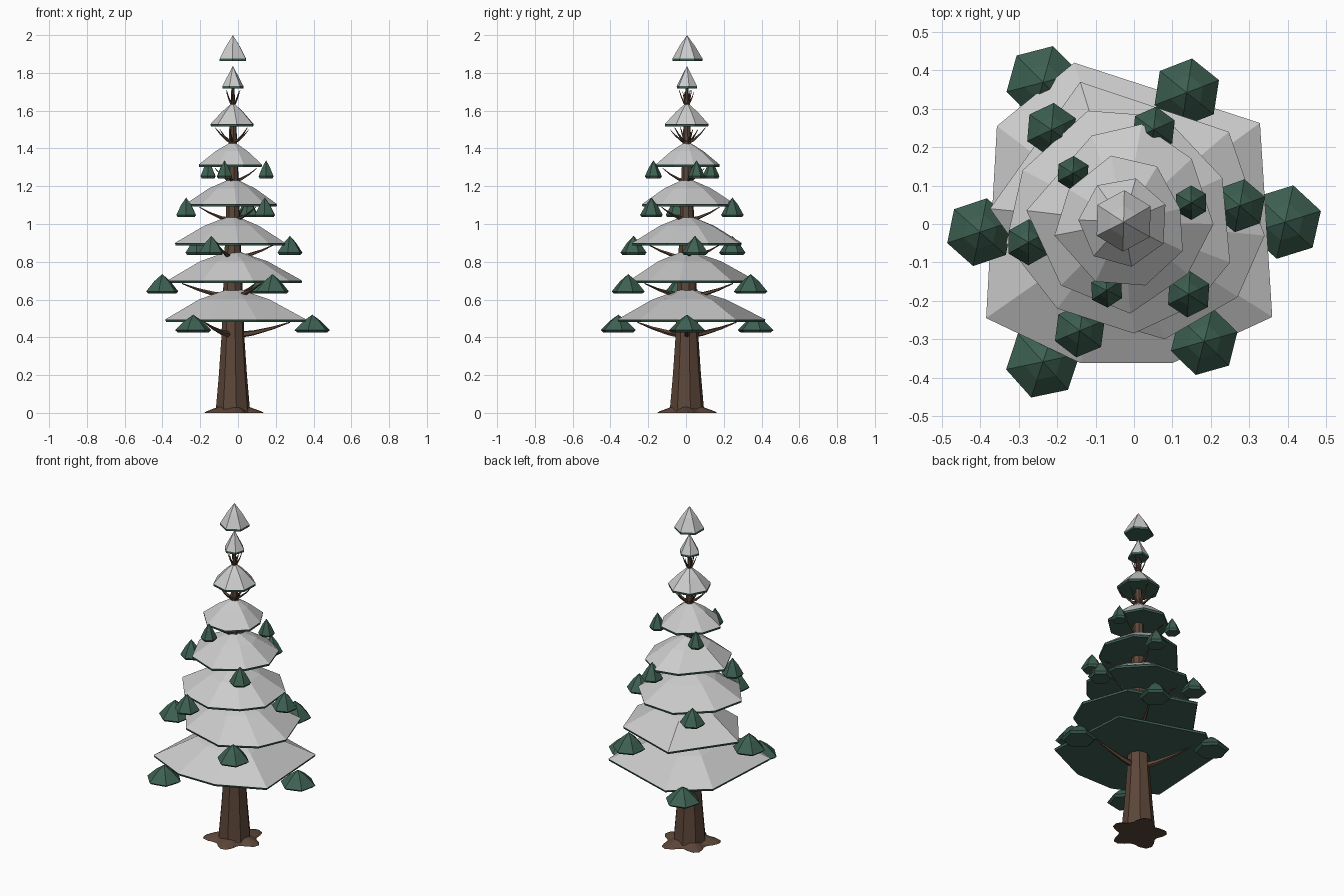
import bpy, bmesh
from math import sin, cos, pi, radians
from mathutils import Vector

if "Cube" in bpy.data.objects:
    bpy.data.objects.remove(bpy.data.objects["Cube"])

CX, CY = -0.027, 0.005   # trunk axis


def material(name, rgb):
    m = bpy.data.materials.new(name)
    m.diffuse_color = (*rgb, 1)
    m.use_nodes = True
    m.node_tree.nodes["Principled BSDF"].inputs["Base Color"].default_value = m.diffuse_color
    return m


GREEN = material("needle_green", (0.048, 0.12, 0.085))
BROWN = material("bark_brown", (0.107, 0.061, 0.04))


def loft(name, rings, mat=None, cap_start=False, cap_end=False):
    """Skin a list of point rings; a one-point ring is an apex."""
    bm = bmesh.new()
    vs = [[bm.verts.new(p) for p in r] for r in rings]
    for a, b in zip(vs, vs[1:]):
        n = max(len(a), len(b))
        for i in range(n):
            j = (i + 1) % n
            if len(b) == 1:
                bm.faces.new((a[i], a[j], b[0]))
            elif len(a) == 1:
                bm.faces.new((a[0], b[j], b[i]))
            else:
                bm.faces.new((a[i], a[j], b[j], b[i]))
    if cap_start:
        bm.faces.new(vs[0][::-1])
    if cap_end:
        bm.faces.new(vs[-1])
    bmesh.ops.recalc_face_normals(bm, faces=bm.faces)
    me = bpy.data.meshes.new(name)
    bm.to_mesh(me)
    bm.free()
    ob = bpy.data.objects.new(name, me)
    bpy.context.collection.objects.link(ob)
    if mat:
        me.materials.append(mat)
    return ob


def ngon(cx, cy, r, n, turn=0.0):
    return [(cx + r * cos(turn + 2 * pi * i / n), cy + r * sin(turn + 2 * pi * i / n)) for i in range(n)]


def scaled(poly, s, z, c=(CX, CY)):
    return [(c[0] + (x - c[0]) * s, c[1] + (y - c[1]) * s, z) for x, y in poly]


# Foliage tiers: outline, rim height, apex height, shoulder height fraction
tiers = [
    ([(.328, .263), (-.156, .42), (-.357, .255), (-.385, -.245), (-.14, -.362), (.1, -.362), (.36, -.242)], .495, .665, .62),
    ([(.34, -.03), (.247, .24), (-.14, .37), (-.375, .04), (-.19, -.22), (.08, -.30), (.27, -.19)], .70, .865, .62),
    ([(.25, -.1), (.23, .12), (.08, .28), (-.12, .295), (-.29, .14), (-.333, -.05), (-.2, -.22), (0, -.285), (.16, -.21)], .90, 1.05, .6),
    ([(.207, 0), (.15, .17), (.02, .26), (-.11, .23), (-.28, .035), (-.19, -.16), (-.01, -.233), (.14, -.13)], 1.105, 1.245, .6),
    ([(.127, -.07), (.12, .04), (.06, .15), (-.06, .178), (-.17, .09), (-.207, -.03), (-.1, -.15), (.03, -.16)], 1.315, 1.44, .57),
    (ngon(CX, CY, .118, 7, .4), 1.53, 1.645, .55),
    (ngon(CX, CY, .057, 6, .2), 1.73, 1.837, .5),
    (ngon(CX, CY + .003, .08, 6, .5), 1.875, 2.0, .55),
]
for i, (poly, rim, apex, sh) in enumerate(tiers, 1):
    h = apex - rim
    loft(f"snow_cap_{i}", [scaled(poly, 1, rim), scaled(poly, .5, rim + h * sh), [(CX, CY, apex)]])
    loft(f"foliage_tier_{i}", [scaled(poly, .99, rim - .013), scaled(poly, 1, rim - .002),
                               scaled(poly, .5, rim + h * sh - .01), [(CX, CY, apex - .01)]], GREEN, cap_start=True)

# Trunk with tapered eight-sided rings
trunk = [(0, .10), (.02, .092), (.2, .076), (.4, .062), (.8, .047), (1.2, .032), (1.5, .02), (1.76, .006)]
loft("trunk", [[(x, y, z) for x, y in ngon(CX, CY, r, 8, .2)] for z, r in trunk], BROWN, True, True)

# Lobed root flare
N = 30
root = []
for k in range(N):
    a = 2 * pi * k / N
    r = .138 + .027 * cos(5 * a + .4) + .008 * sin(2 * a)
    root.append((CX + r * cos(a), CY + r * sin(a)))
loft("root_flare", [scaled(root, 1, 0), scaled(root, .93, .008), scaled(root, .55, .03)], BROWN, True, True)


def branch(name, a, reach, z0, z1, thick):
    """Tapered upward-curving limb leaving the trunk at angle a."""
    out, side = Vector((cos(a), sin(a), 0)), Vector((-sin(a), cos(a), 0))
    rings = []
    for t in (0, .35, .7, 1):
        p = Vector((CX, CY, 0)) + out * reach * t
        p.z = z0 + (z1 - z0) * t ** 1.6
        r = thick * (1 - .85 * t)
        up = Vector((0, 0, 1)) - out * min(1, (z1 - z0) / reach) * t
        up.normalize()
        rings.append([p + side * r * cos(q * 2 * pi / 5) + up * r * sin(q * 2 * pi / 5) for q in range(5)])
    loft(name, rings, BROWN, True, True)


def cluster(name, x, y, r, z0, z1, turn):
    """Small six-sided needle tuft."""
    c, poly = (x, y), ngon(x, y, r, 6, turn)
    loft(name, [scaled(poly, .85, z0 - .004, c), scaled(poly, 1, z0 + .008, c),
                scaled(poly, .5, z0 + (z1 - z0) * .62, c), [(x, y, z1)]], GREEN, cap_start=True)


# Branch whorls: radius, tuft size, tuft bottom, tuft top, branch thickness
whorls = [(.42, .098, .43, .52, .02), (.375, .09, .635, .735, .018), (.305, .07, .84, .937, .015),
          (.253, .06, 1.04, 1.14, .013), (.183, .045, 1.245, 1.337, .011),
          (.1, 0, 1.43, 1.51, .011), (.042, 0, 1.625, 1.71, .009)]
for i, (rad, size, z0, z1, th) in enumerate(whorls):
    for k in range(3):
        a = radians(64 * i + 120 * k)
        if size:
            branch(f"branch_{i+1}_{k+1}", a, rad * .72, z0 - .02, z0 + .05, th)
            cluster(f"needle_tuft_{i+1}_{k+1}", CX + rad * cos(a), CY + rad * sin(a), size, z0, z1, a + .3 + k)
        else:
            branch(f"branch_{i+1}_{k+1}", a, rad, z0, z1, th)
            branch(f"twig_{i+1}_{k+1}", a + 1.05, rad * .9, z0, z1 - .01, th * .9)
